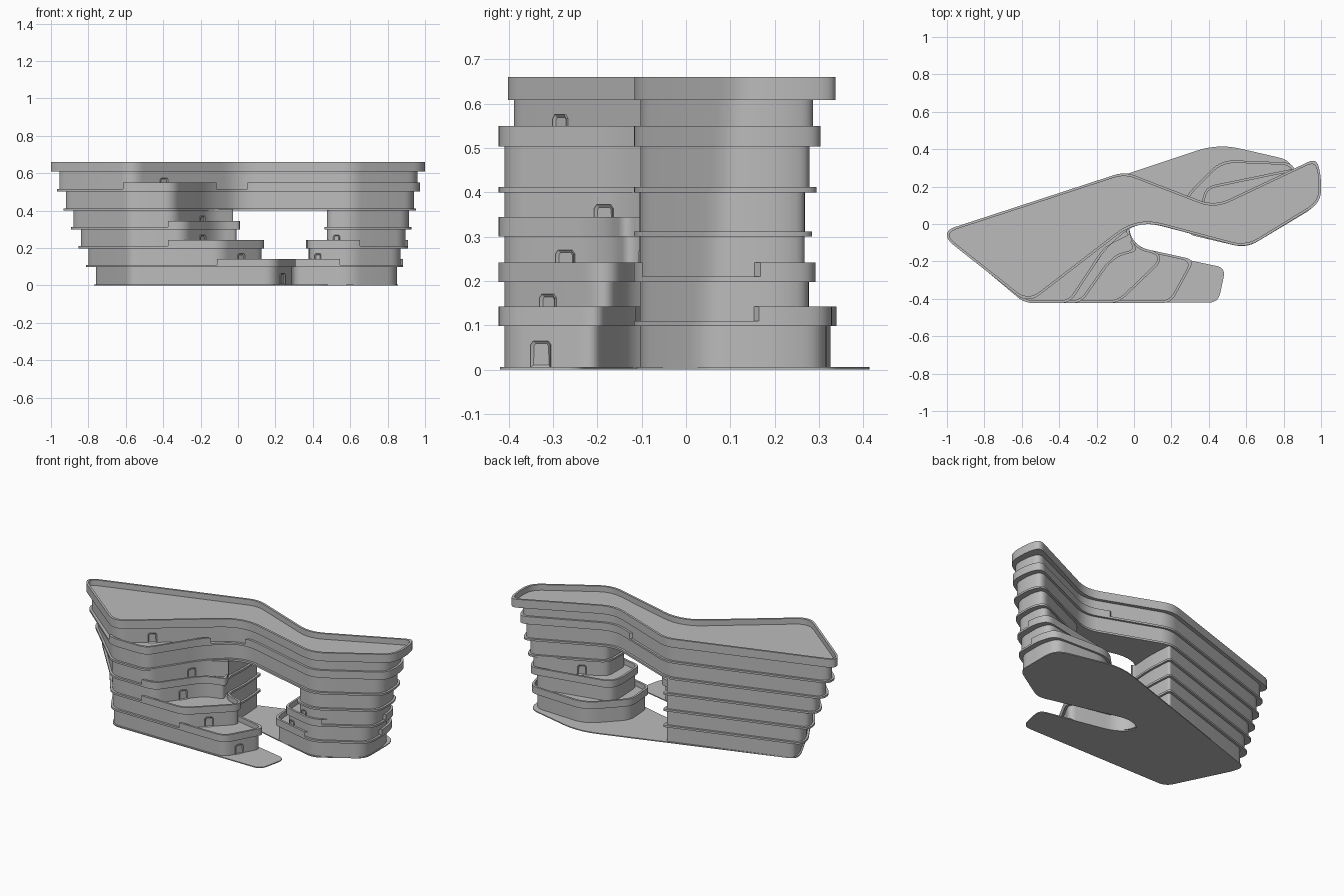
import bpy, bmesh
from mathutils import Vector

if "Cube" in bpy.data.objects:
    bpy.data.objects.remove(bpy.data.objects["Cube"])

grey = bpy.data.materials.new("concrete_grey")
grey.use_nodes = True
colour = (0.5, 0.5, 0.5, 1)
grey.diffuse_color = colour
grey.node_tree.nodes["Principled BSDF"].inputs["Base Color"].default_value = colour


def finish(name, bm):
    bmesh.ops.recalc_face_normals(bm, faces=bm.faces)
    mesh = bpy.data.meshes.new(name)
    bm.to_mesh(mesh)
    bm.free()
    mesh.materials.append(grey)
    obj = bpy.data.objects.new(name, mesh)
    bpy.context.collection.objects.link(obj)
    bpy.ops.object.select_all(action="DESELECT")
    obj.select_set(True)
    bpy.context.view_layer.objects.active = obj
    bpy.ops.object.shade_smooth_by_angle(angle=0.5)
    return obj


def offset(corners, d):
    """Mitred outward offset of a counter-clockwise outline."""
    out = []
    for i, c in enumerate(corners):
        p = Vector(c[:2])
        a = (p - Vector(corners[i - 1][:2])).normalized()
        b = (Vector(corners[(i + 1) % len(corners)][:2]) - p).normalized()
        na, nb = Vector((a.y, -a.x)), Vector((b.y, -b.x))
        m = (na + nb) / (1 + na.dot(nb))
        out.append((*(p + m * d), *c[2:]))
    return out


def rounded(corners, n=7):
    """Soften every corner; a third value sets how far the curve reaches."""
    pts = []
    for i, c in enumerate(corners):
        p = Vector(c[:2])
        reach = c[2] if len(c) > 2 else 0.05
        ends = []
        for q in (corners[i - 1], corners[(i + 1) % len(corners)]):
            e = Vector(q[:2]) - p
            ends.append(p + e.normalized() * min(reach, e.length * 0.47))
        for k in range(n + 1):
            t = k / n
            pts.append(ends[0] * (1 - t) ** 2 + p * 2 * t * (1 - t) + ends[1] * t * t)
    return pts


def prism(name, corners, z0, z1):
    bm = bmesh.new()
    pts = rounded(corners)
    low = [bm.verts.new((p.x, p.y, z0)) for p in pts]
    high = [bm.verts.new((p.x, p.y, z1)) for p in pts]
    bm.faces.new(low[::-1])
    bm.faces.new(high)
    for i in range(len(pts)):
        bm.faces.new((low[i - 1], low[i], high[i], high[i - 1]))
    return finish(name, bm)


def parapet(name, corners, z0, z1, cut=None):
    """Thin wall round an outline, kept to the left of the cut line only."""
    bm = bmesh.new()
    loops = []
    for d, z in ((0, z0), (0, z1), (-0.013, z1), (-0.013, z0)):
        loops.append([bm.verts.new((p.x, p.y, z)) for p in rounded(offset(corners, d))])
    for a, b in zip(loops, loops[1:] + loops[:1]):
        for i in range(len(a)):
            bm.faces.new((a[i - 1], a[i], b[i], b[i - 1]))
    if cut:
        (x0, y0), (x1, y1) = cut
        bmesh.ops.bisect_plane(bm, geom=bm.verts[:] + bm.edges[:] + bm.faces[:],
                               plane_co=(x0, y0, 0), plane_no=(y1 - y0, x0 - x1, 0),
                               clear_outer=True)
        bmesh.ops.holes_fill(bm, edges=[e for e in bm.edges if e.is_boundary], sides=4)
    return finish(name, bm)


def door(name, p, q, t, z, w=0.05, h=0.06):
    """Round-topped framed plate on the wall running from p to q."""
    p, q = Vector(p), Vector(q)
    along = (q - p).normalized()
    out = Vector((along.y, -along.x, 0))
    mid = p.lerp(q, t)
    shape = [(-w / 2, 0), (w / 2, 0), (w / 2, h * 0.85), (w * 0.35, h),
             (-w * 0.35, h), (-w / 2, h * 0.85)]
    bm = bmesh.new()
    base = Vector((mid.x, mid.y, z)) - out * 0.002
    face = bm.faces.new([bm.verts.new(base + Vector((along.x * u, along.y * u, v)))
                         for u, v in shape])
    ext = bmesh.ops.extrude_face_region(bm, geom=[face])["geom"]
    bmesh.ops.translate(bm, vec=out * 0.008, verts=[g for g in ext if isinstance(g, bmesh.types.BMVert)])
    front = [g for g in ext if isinstance(g, bmesh.types.BMFace)]
    bmesh.ops.inset_region(bm, faces=front, thickness=0.007)
    bmesh.ops.translate(bm, vec=out * -0.005, verts=front[0].verts)
    finish(name, bm)


# Outline pieces shared by the storeys
def west(xl):
    yb = 0.255 + 0.32 * (xl + 0.05)
    return [(xl, yb), (xl, yb - 0.06)]


def east(xr, top=0.28):
    return [(0.60, -0.115, 0.07), (xr, -0.115 + 0.6 * (xr - 0.6), 0.06),
            (xr, 0.22), (xr - 0.03, top)]


def bridge(xr):
    return [(0.02, 0.035, 0.12)] + east(xr, 0.075 + 0.45 * (xr - 0.46)) + \
        [(0.43, 0.075, 0.08), (-0.05, 0.255, 0.06)]


FRONT = (-0.58, -0.41, 0.05)
CORE = [(-0.04, -0.055, 0.04), (-0.03, 0.1), (-0.04, 0.258, 0.02)]
TONGUE = {
    1: [(0.19, -0.41), (0.305, -0.20), (0.02, -0.138, 0.06)],
    2: [(-0.09, -0.41), (0.13, -0.20), (0.12, -0.16), (0.02, -0.138, 0.06)],
    3: [(-0.29, -0.41), (-0.12, -0.17, 0.08), (0.0, -0.135, 0.03)],
    4: [(-0.34, -0.41), (-0.15, -0.12, 0.06), (-0.02, -0.055, 0.03)],
    5: [(-0.35, -0.41), (-0.16, -0.12, 0.08)],
}
INNER = {
    1: [(0.47, 0.33, 0.08), (0.285, 0.14, 0.05), (0.30, -0.045, 0.04)],
    2: [(0.40, 0.19), (0.375, 0.13), (0.385, -0.065, 0.04)],
    3: [(0.50, 0.105), (0.475, 0.07), (0.475, -0.085, 0.04)],
}
INNER[4] = INNER[3]
TOP = {1: 0.315, 2: 0.285}
XL = [None, -0.76, -0.80, -0.84, -0.88, -0.92, -0.955]
XR = [None, 0.85, 0.87, 0.895, 0.915, 0.94, 0.96]
LEVEL = [0.005, 0.11, 0.21, 0.312, 0.412, 0.515, 0.61]


def west_block(k, xl):
    return west(xl) + [FRONT] + TONGUE[k] + CORE


def east_block(k, xr):
    return east(xr, TOP.get(k, 0.28)) + INNER[k]


def long_block(xl, xr):
    return west(xl) + [FRONT] + TONGUE[5] + bridge(xr)


# Ground plate with the open notch
prism("ground_plate", west(-0.77) + [(-0.58, -0.42), (0.45, -0.42), (0.49, -0.235),
      (0.02, -0.135, 0.08), (-0.07, -0.04, 0.06), (0.04, 0.02, 0.08), (0.60, -0.12),
      (0.855, 0.04), (0.855, 0.29), (0.82, 0.345), (0.45, 0.43, 0.12)], 0, 0.006)

# Two separate blocks on the four lower storeys
LIP = 0.013
for k in range(1, 5):
    z0, z1 = LEVEL[k - 1], LEVEL[k]
    prism(f"west_walls_{k}", west_block(k, XL[k]), z0, z1 - 0.004)
    prism(f"east_walls_{k}", east_block(k, XR[k]), z0, z1 - 0.004)
    if k < 4:
        prism(f"west_slab_{k}", offset(west_block(k, XL[k + 1]), LIP), z1 - 0.012, z1)
        prism(f"east_slab_{k}", offset(east_block(k, XR[k + 1]), LIP), z1 - 0.012, z1)

# Bridging storeys
prism("bridge_slab", offset(long_block(XL[5], XR[5]), LIP), LEVEL[4] - 0.012, LEVEL[4])
prism("bridge_walls", long_block(XL[5], XR[5]), LEVEL[4], LEVEL[5] - 0.004)
prism("upper_slab", offset(long_block(XL[6], XR[6]), LIP), LEVEL[5] - 0.012, LEVEL[5])
prism("upper_walls", west(XL[6]) + [(-0.567, -0.41, 0.07)] + bridge(XR[6]), LEVEL[5], LEVEL[6] + 0.004)

# Roof tray
roof = [(-1, -0.03), (-1, -0.085), (-0.567, -0.427, 0.08), (0.02, 0.025, 0.14),
        (0.60, -0.13, 0.08), (1, 0.115, 0.07), (1, 0.26, 0.06), (0.975, 0.352, 0.05),
        (0.43, 0.095, 0.09), (-0.05, 0.28, 0.06)]
prism("roof_slab", roof, LEVEL[6] - 0.002, 0.625)
parapet("roof_parapet", roof, 0.625, 0.66)

# Terrace parapets, each ending along a cut line
west_cuts = {1: ((-0.11, -0.42), (0.02, -0.12)), 2: ((-0.37, -0.42), (0.0, -0.11)),
             3: ((-0.37, -0.42), (-0.02, -0.095))}
for k, (a, b) in west_cuts.items():
    parapet(f"west_parapet_{k}", offset(west_block(k, XL[k + 1]), LIP),
            LEVEL[k], LEVEL[k] + 0.032, (b, a))
parapet("upper_parapet", offset(long_block(XL[6], XR[6]), LIP), LEVEL[5], 0.55,
        ((0.02, -0.02), (-0.62, -0.40)))
for k, cut in {1: ((0.55, -0.11), (0.89, 0.17)), 2: ((0.65, -0.10), (0.91, 0.17))}.items():
    parapet(f"east_parapet_{k}", offset(east_block(k, XR[k + 1]), LIP),
            LEVEL[k], LEVEL[k] + 0.032, cut)

# Doors onto the terraces
for k, t in ((1, 0.4), (2, 0.48), (3, 0.58), (4, 0.78)):
    door(f"west_door_{k}", TONGUE[k][0][:2], TONGUE[k][1][:2], t, LEVEL[k - 1])
door("upper_door", (-0.567, -0.41), (0.02, 0.035), 0.29, LEVEL[5])
door("east_front_door", (0.475, -0.085), (0.60, -0.115), 0.42, LEVEL[2], 0.035)
door("east_back_door", (0.865, 0.28), (0.50, 0.105), 0.7, LEVEL[2])
door("east_lower_door", (0.385, -0.065), (0.60, -0.115), 0.2, LEVEL[1], 0.035)
